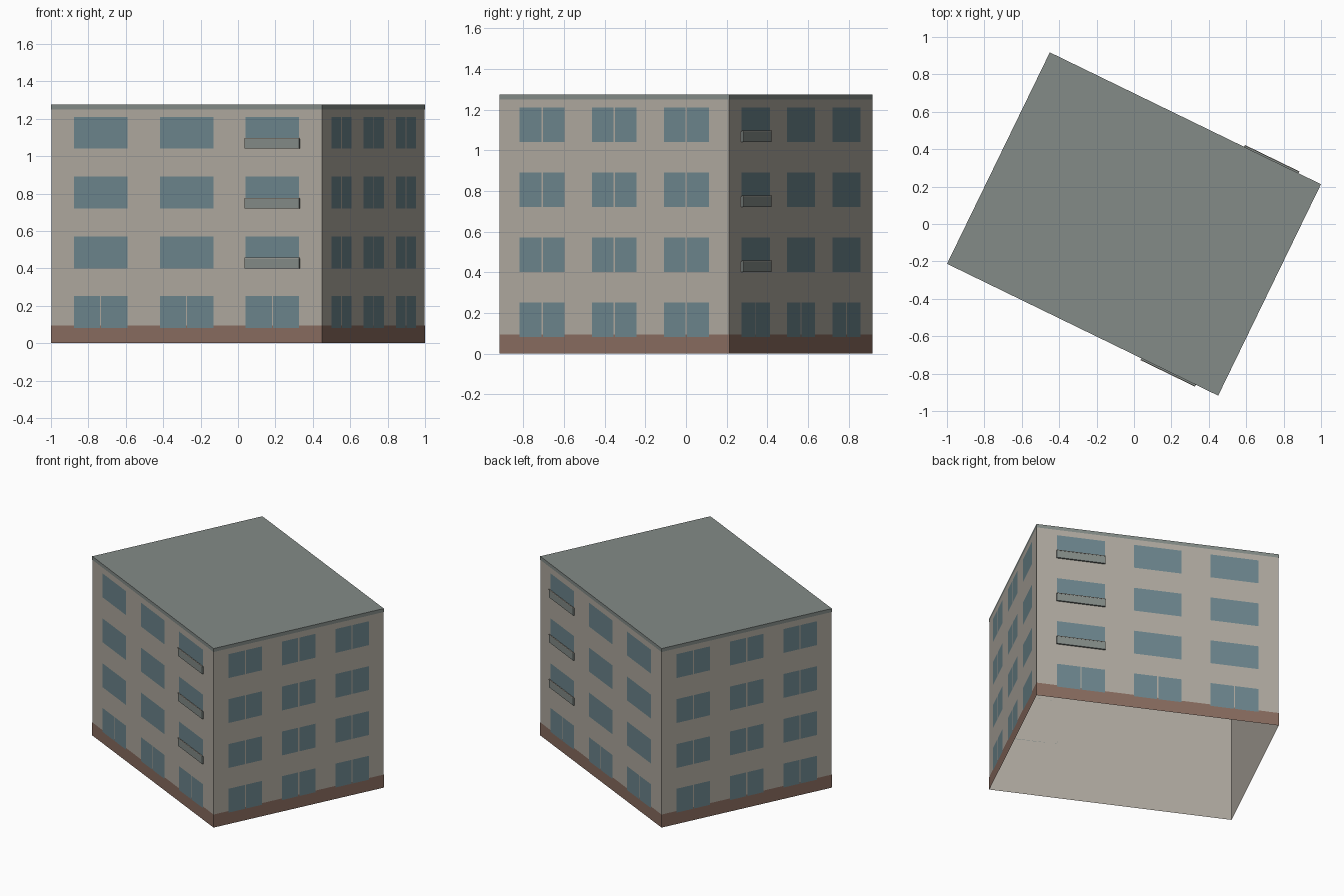
import bpy, bmesh, math
from mathutils import Matrix

if "Cube" in bpy.data.objects:
    bpy.data.objects.remove(bpy.data.objects["Cube"])

L, W, H = 1.610, 1.255, 1.275          # wall lengths and height
TURN = Matrix.Rotation(-math.radians(25.93), 4, 'Z')
FLOORS = [0.082, 0.40, 0.72, 1.04]     # window sill heights
WIN_H = 0.17


def material(name, rgb):
    m = bpy.data.materials.new(name)
    m.diffuse_color = (*rgb, 1)
    m.use_nodes = True
    m.node_tree.nodes["Principled BSDF"].inputs["Base Color"].default_value = m.diffuse_color
    return m


wall_mat = material("wall_plaster", (0.43, 0.40, 0.35))
roof_mat = material("roof_grey", (0.23, 0.26, 0.245))
base_mat = material("base_brick", (0.25, 0.15, 0.115))
glass_mat = material("window_glass", (0.15, 0.235, 0.265))


def on_wall(side, u, out, z):
    """Point on a facade: u along the wall, out away from it."""
    return {"front": (u, -W / 2 - out, z), "back": (u, W / 2 + out, z),
            "right": (L / 2 + out, u, z), "left": (-L / 2 - out, u, z)}[side]


def finish(bm, name, mat):
    me = bpy.data.meshes.new(name)
    bm.to_mesh(me)
    bm.free()
    me.materials.append(mat)
    ob = bpy.data.objects.new(name, me)
    ob.matrix_world = TURN
    bpy.context.collection.objects.link(ob)


def pane(bm, side, u0, u1, z0, z1, out):
    pts = [(u0, z0), (u1, z0), (u1, z1), (u0, z1)]
    if side in ("back", "left"):
        pts.reverse()
    bm.faces.new([bm.verts.new(on_wall(side, u, out, z)) for u, z in pts])


def slab(bm, side, u0, u1, z0, z1, out0, out1):
    a, b = on_wall(side, u0, out0, z0), on_wall(side, u1, out1, z1)
    mid = [(p + q) / 2 for p, q in zip(a, b)]
    size = [abs(p - q) for p, q in zip(a, b)]
    bmesh.ops.create_cube(bm, size=1, matrix=Matrix.Translation(mid) @ Matrix.Diagonal((*size, 1)))


def shell(name, mat, z0, z1, out, top=False):
    """Ring of four walls, open below, with an optional top."""
    bm = bmesh.new()
    x, y = L / 2 + out, W / 2 + out
    ring = [(-x, -y), (x, -y), (x, y), (-x, y)]
    lo = [bm.verts.new((*p, z0)) for p in ring]
    hi = [bm.verts.new((*p, z1)) for p in ring]
    for i in range(4):
        j = (i + 1) % 4
        bm.faces.new((lo[i], lo[j], hi[j], hi[i]))
    if top:
        bm.faces.new(hi)
    finish(bm, name, mat)


# Main shell, brick base band, roof with shallow fascia
shell("walls", wall_mat, 0, H - 0.002, 0)
shell("base_band", base_mat, 0, 0.093, 0.001)
shell("roof", roof_mat, H - 0.025, H, 0.001, top=True)

# Windows: short sides and ground floor are split into two panes
for side in ("front", "back", "right", "left"):
    long_side = side in ("front", "back")
    step, half = (0.511, 0.159) if long_side else (0.394, 0.123)
    bm = bmesh.new()
    for col in (-1, 0, 1):
        c = col * step
        for floor, z in enumerate(FLOORS):
            if long_side and floor > 0:
                spans = [(c - half, c + half)]
            else:
                spans = [(c - half, c - 0.004), (c + 0.004, c + half)]
            for u0, u1 in spans:
                pane(bm, side, u0, u1, z, z + WIN_H, 0.002)
    finish(bm, side + "_windows", glass_mat)

# Shallow balconies on the last column of both long sides
for side in ("front", "back"):
    panels, rails = bmesh.new(), bmesh.new()
    u0, u1 = 0.511 - 0.162, 0.511 + 0.162
    for z in FLOORS[1:]:
        slab(panels, side, u0, u1, z + 0.004, z + 0.052, 0.008, 0.011)
        slab(panels, side, u0, u1, z, z + 0.004, 0, 0.011)
        slab(panels, side, u0, u0 + 0.003, z + 0.004, z + 0.052, 0, 0.008)
        slab(panels, side, u1 - 0.003, u1, z + 0.004, z + 0.052, 0, 0.008)
        slab(rails, side, u0, u1, z + 0.052, z + 0.057, 0.007, 0.012)
    finish(panels, side + "_balcony_panels", roof_mat)
    finish(rails, side + "_balcony_rails", wall_mat)
